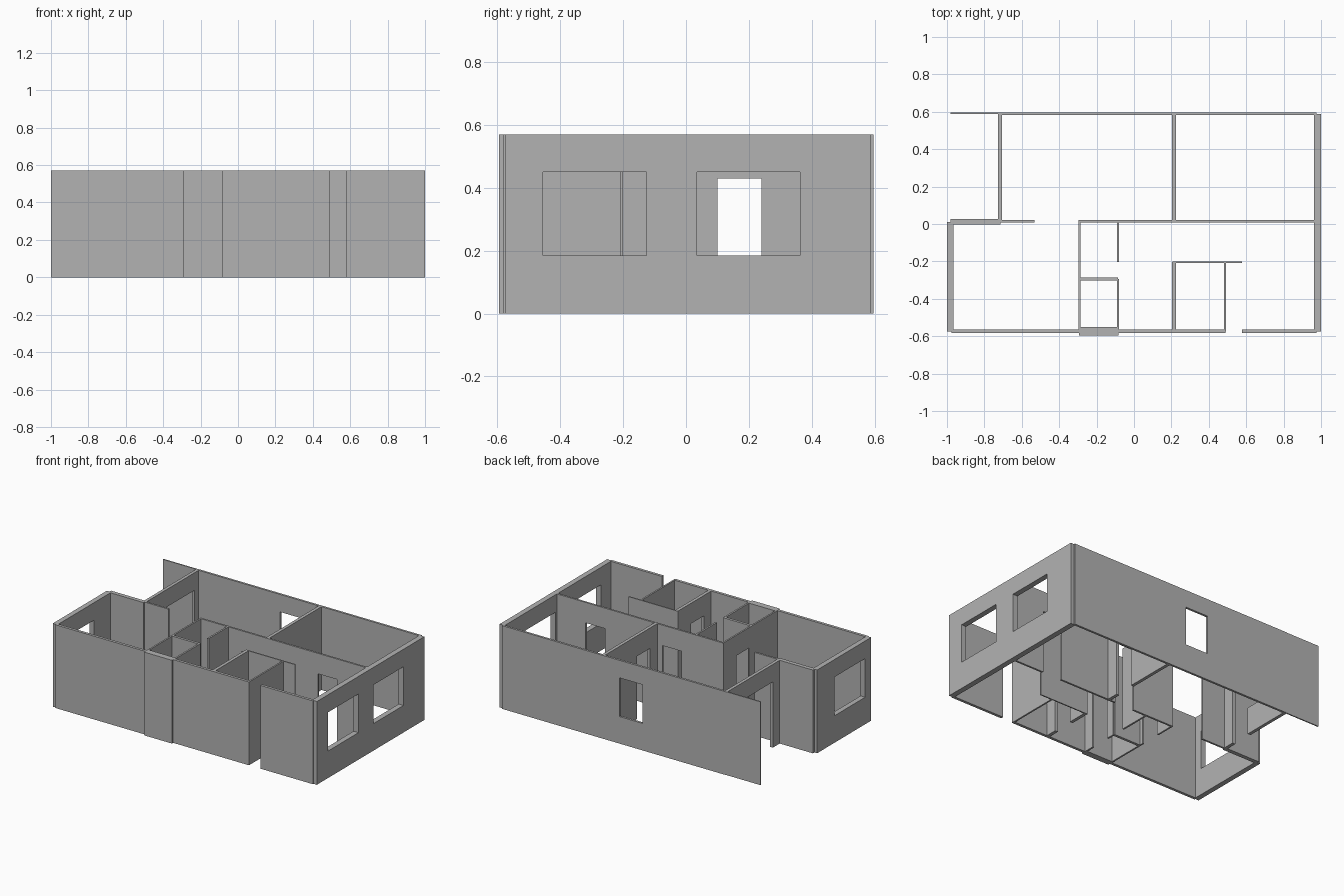
import bpy, bmesh

if "Cube" in bpy.data.objects:
    bpy.data.objects.remove(bpy.data.objects["Cube"])

H = 0.57                 # wall height
SILL, LINTEL = 0.185, 0.45   # window heights
DOOR = 0.43              # door height

grey = bpy.data.materials.new("plaster_grey")
grey.diffuse_color = (0.45, 0.45, 0.45, 1)
grey.use_nodes = True
grey.node_tree.nodes["Principled BSDF"].inputs["Base Color"].default_value = grey.diffuse_color


def wall(name, x0, x1, y0, y1, openings=()):
    """Straight wall; each opening is (start, end, bottom, top) along its length."""
    along_x = (x1 - x0) > (y1 - y0)
    a, b = (x0, x1) if along_x else (y0, y1)
    us = sorted({a, b, *(o[0] for o in openings), *(o[1] for o in openings)})
    zs = sorted({0.0, H, *(o[2] for o in openings), *(o[3] for o in openings)})
    bm = bmesh.new()

    def vert(u, z):
        return bm.verts.new((u, y0, z) if along_x else (x0, u, z))

    # panel with the openings left out
    for u0, u1 in zip(us, us[1:]):
        for z0, z1 in zip(zs, zs[1:]):
            cu, cz = (u0 + u1) / 2, (z0 + z1) / 2
            if any(o[0] < cu < o[1] and o[2] < cz < o[3] for o in openings):
                continue
            bm.faces.new([vert(u0, z0), vert(u1, z0), vert(u1, z1), vert(u0, z1)])
    bmesh.ops.remove_doubles(bm, verts=bm.verts[:], dist=1e-5)

    # give the panel its thickness
    ext = bmesh.ops.extrude_face_region(bm, geom=bm.faces[:], use_keep_orig=True)
    moved = [v for v in ext["geom"] if isinstance(v, bmesh.types.BMVert)]
    shift = (0, y1 - y0, 0) if along_x else (x1 - x0, 0, 0)
    bmesh.ops.translate(bm, verts=moved, vec=shift)
    bmesh.ops.dissolve_limit(bm, angle_limit=0.01, verts=bm.verts[:], edges=bm.edges[:])
    bmesh.ops.recalc_face_normals(bm, faces=bm.faces[:])

    mesh = bpy.data.meshes.new(name)
    bm.to_mesh(mesh)
    bm.free()
    mesh.materials.append(grey)
    obj = bpy.data.objects.new(name, mesh)
    bpy.context.collection.objects.link(obj)
    return obj


def window(a, b):
    return (a, b, SILL, LINTEL)


def door(a, b, top=DOOR):
    return (a, b, 0.0, top)


# Outer walls
wall("left_wall", -1.0, -0.965, -0.575, 0.01, [window(-0.51, -0.18)])
wall("right_wall", 0.963, 1.0, -0.575, 0.588,
     [window(-0.455, -0.125), window(0.035, 0.362)])
wall("back_wall", -0.72, 0.975, 0.582, 0.597, [window(-0.09, 0.085)])
wall("front_wall_left", -0.975, -0.293, -0.582, -0.563)
wall("front_wall_shaft", -0.293, -0.083, -0.595, -0.552)
wall("front_wall_middle", -0.083, 0.49, -0.582, -0.563)
wall("front_wall_right", 0.577, 0.975, -0.582, -0.563)

# Balcony corner
wall("balcony_screen", -0.98, -0.72, 0.587, 0.595)
wall("balcony_side_wall", -0.98, -0.715, -0.002, 0.026)
wall("balcony_door_wall", -0.728, -0.706, 0.02, 0.59,
     [door(0.10, 0.245, LINTEL), window(0.245, 0.54)])

# Central spine and bedroom divider
wall("hall_stub_wall", -0.715, -0.533, 0.008, 0.021)
wall("spine_wall", -0.297, 0.963, 0.008, 0.021,
     [door(0.02, 0.165), door(0.60, 0.745)])
wall("bedroom_divider", 0.203, 0.225, 0.02, 0.585, [door(0.10, 0.24)])

# Small rooms on the front side
wall("bath_left_wall", -0.297, -0.286, -0.565, 0.01, [door(-0.26, -0.12)])
wall("bath_partition", -0.29, -0.085, -0.303, -0.285)
wall("bath_right_wall_upper", -0.091, -0.079, -0.203, 0.01)
wall("bath_right_wall_lower", -0.091, -0.079, -0.565, -0.293, [door(-0.49, -0.35)])

# Storage room by the entrance
wall("store_left_wall", 0.203, 0.225, -0.565, -0.203, [door(-0.485, -0.345)])
wall("store_back_wall", 0.207, 0.577, -0.209, -0.201)
wall("store_right_wall", 0.48, 0.491, -0.575, -0.207)
